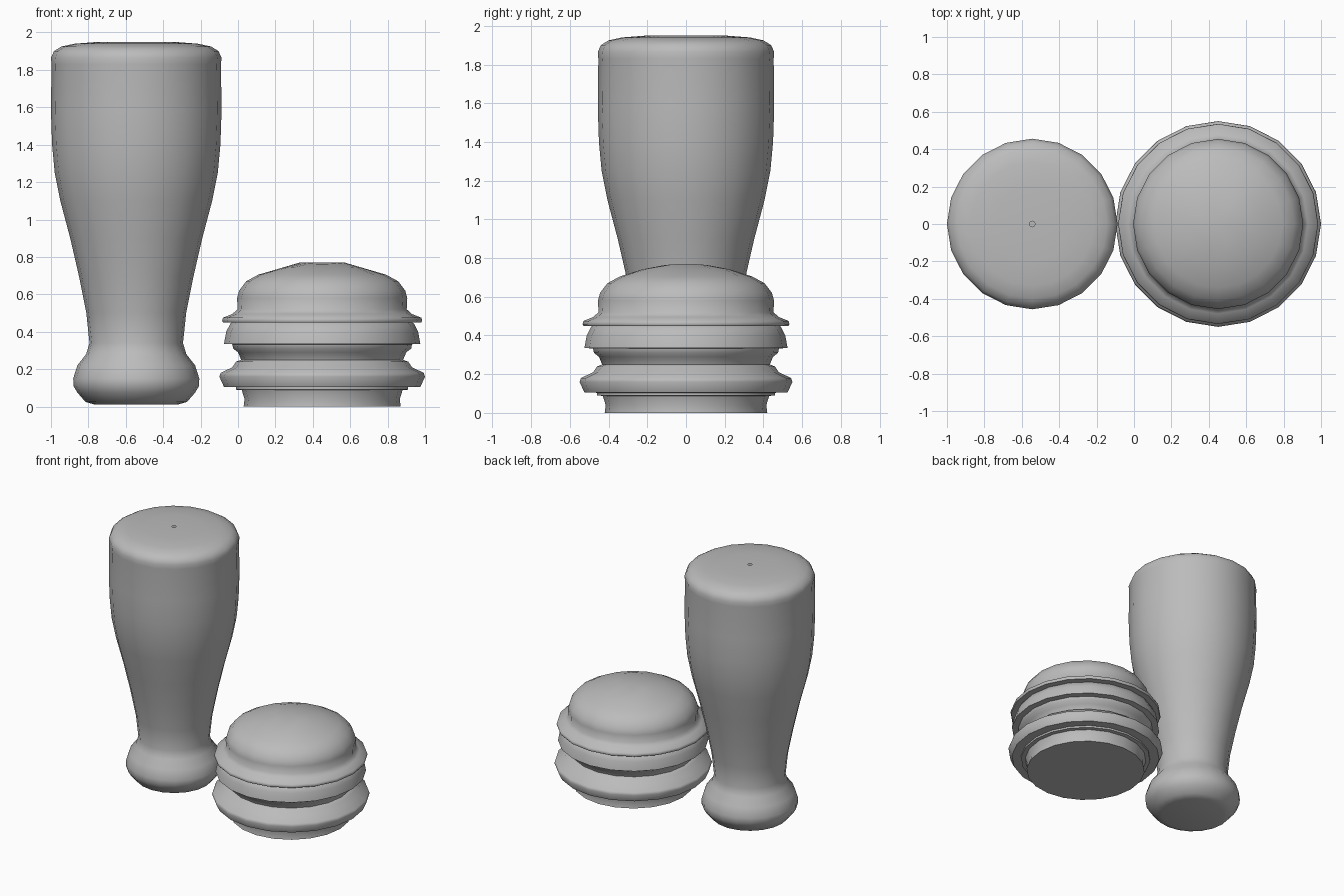
import bpy, bmesh, math

cube = bpy.data.objects.get("Cube")
if cube:
    bpy.data.objects.remove(cube, do_unlink=True)

SIDES = 20

grey = bpy.data.materials.new("plain_grey")
grey.use_nodes = True
colour = (0.5, 0.5, 0.5, 1)
grey.diffuse_color = colour
grey.node_tree.nodes["Principled BSDF"].inputs["Base Color"].default_value = colour


def lathe(name, x, profile, close_top, crown=None):
    """Turn (radius, height) points, listed bottom to top, around a vertical axis."""
    bm = bmesh.new()
    rings = []
    for r, z in profile:
        ring = []
        for i in range(SIDES):
            a = math.tau * i / SIDES
            px, py = r * math.cos(a), r * math.sin(a)
            ring.append(bm.verts.new((px, py, z)))
        rings.append(ring)
    for low, high in zip(rings, rings[1:]):
        for i in range(SIDES):
            j = (i + 1) % SIDES
            bm.faces.new((low[i], low[j], high[j], high[i]))
    bm.faces.new(rings[0][::-1])
    if close_top:
        peak = bm.verts.new((0, 0, profile[-1][1]))
        for i in range(SIDES):
            bm.faces.new((rings[-1][i], rings[-1][(i + 1) % SIDES], peak))
        if crown:
            for v in [peak] + rings[-1] + rings[-2]:
                v.co.z = crown(v.co.x, v.co.y)
    mesh = bpy.data.meshes.new(name)
    bm.to_mesh(mesh)
    bm.free()
    mesh.materials.append(grey)
    obj = bpy.data.objects.new(name, mesh)
    obj.location.x = x
    bpy.context.collection.objects.link(obj)
    bpy.ops.object.select_all(action='DESELECT')
    obj.select_set(True)
    bpy.context.view_layer.objects.active = obj
    bpy.ops.object.shade_smooth_by_angle(angle=math.radians(55))
    return obj


# Tall flared body with a bulbous foot and a pinhole in the top
lathe("tall_body", -0.544, [
    (0.22, 0.01), (0.272, 0.025), (0.315, 0.075), (0.336, 0.11), (0.337, 0.15),
    (0.315, 0.22), (0.268, 0.28), (0.25, 0.34), (0.267, 0.5), (0.307, 0.7),
    (0.353, 0.9), (0.406, 1.1), (0.436, 1.25), (0.45, 1.4), (0.456, 1.58),
    (0.453, 1.83), (0.456, 1.865), (0.44, 1.9), (0.4, 1.925), (0.33, 1.94),
    (0.2, 1.95), (0.015, 1.95)], close_top=False)


# Domed cap with three flared rims; its crown has a short ridge along x
def crown_height(x, y):
    along = min(1, max(0, (0.34 - abs(x)) / 0.22))
    return 0.705 + 0.065 * along * (1 - (y / 0.34) ** 2)


lathe("ribbed_cap", 0.45, [
    (0.42, 0), (0.415, 0.04), (0.43, 0.088), (0.46, 0.09), (0.46, 0.104),
    (0.525, 0.105), (0.55, 0.16), (0.543, 0.18), (0.48, 0.21), (0.46, 0.24),
    (0.433, 0.25), (0.45, 0.29), (0.476, 0.31), (0.48, 0.333), (0.525, 0.335),
    (0.513, 0.4), (0.49, 0.445), (0.48, 0.45), (0.53, 0.45), (0.535, 0.458),
    (0.53, 0.475), (0.48, 0.495), (0.452, 0.52), (0.455, 0.58), (0.444, 0.62),
    (0.406, 0.67), (0.342, 0.705), (0.23, 0.74), (0.12, 0.77)],
    close_top=True, crown=crown_height)
